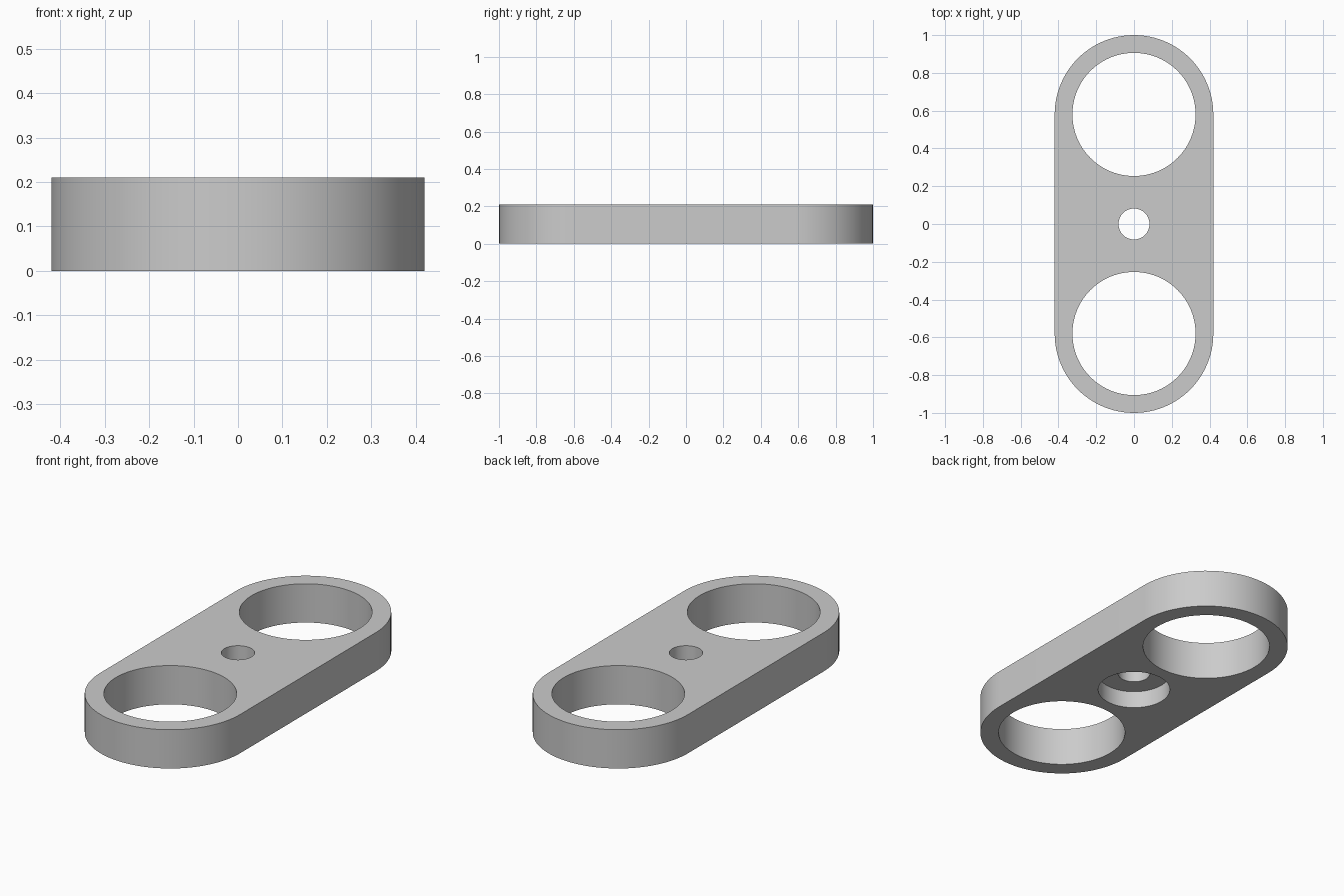
import bpy
import bmesh
from math import cos, sin, pi, radians

HEIGHT = 0.21
END_Y = 0.58        # centre of each rounded end and its large hole
END_RADIUS = 0.42
STEPS = 48          # segments per half circle

default_cube = bpy.data.objects.get("Cube")
if default_cube:
    bpy.data.objects.remove(default_cube, do_unlink=True)

grey = bpy.data.materials.new("plain grey")
grey.use_nodes = True
colour = (0.6, 0.6, 0.6, 1)
grey.diffuse_color = colour
grey.node_tree.nodes["Principled BSDF"].inputs["Base Color"].default_value = colour


def prism(name, outline, bottom, top):
    """Extrude a closed outline from bottom to top."""
    bm = bmesh.new()
    face = bm.faces.new([bm.verts.new((x, y, bottom)) for x, y in outline])
    grown = bmesh.ops.extrude_face_region(bm, geom=[face])["geom"]
    verts = [v for v in grown if isinstance(v, bmesh.types.BMVert)]
    bmesh.ops.translate(bm, verts=verts, vec=(0, 0, top - bottom))
    bmesh.ops.recalc_face_normals(bm, faces=bm.faces)
    mesh = bpy.data.meshes.new(name)
    bm.to_mesh(mesh)
    bm.free()
    mesh.materials.append(grey)
    obj = bpy.data.objects.new(name, mesh)
    bpy.context.collection.objects.link(obj)
    return obj


def arc(radius, y, start, steps):
    angles = [start + pi * i / STEPS for i in range(steps)]
    return [(radius * cos(a), y + radius * sin(a)) for a in angles]


# Plate with two rounded ends
outline = arc(END_RADIUS, END_Y, 0, STEPS + 1) + arc(END_RADIUS, -END_Y, pi, STEPS + 1)
plate = prism("link_plate", outline, 0, HEIGHT)
bpy.context.view_layer.objects.active = plate
plate.select_set(True)

# Two large holes, the small centre hole and its recess underneath
cuts = [
    ("back_hole", 0.326, END_Y, HEIGHT + 0.1),
    ("front_hole", 0.326, -END_Y, HEIGHT + 0.1),
    ("centre_hole", 0.082, 0, HEIGHT + 0.1),
    ("centre_recess", 0.185, 0, 0.095),
]
for name, radius, y, top in cuts:
    cutter = prism(name, arc(radius, y, 0, 2 * STEPS), -0.1, top)
    cutter.hide_render = True
    cut = plate.modifiers.new(name, "BOOLEAN")
    cut.operation = "DIFFERENCE"
    cut.solver = "EXACT"
    cut.object = cutter
    bpy.ops.object.modifier_apply(modifier=cut.name)
    bpy.data.objects.remove(cutter, do_unlink=True)

bpy.ops.object.select_all(action="DESELECT")
plate.select_set(True)
bpy.ops.object.shade_smooth_by_angle(angle=radians(30))
